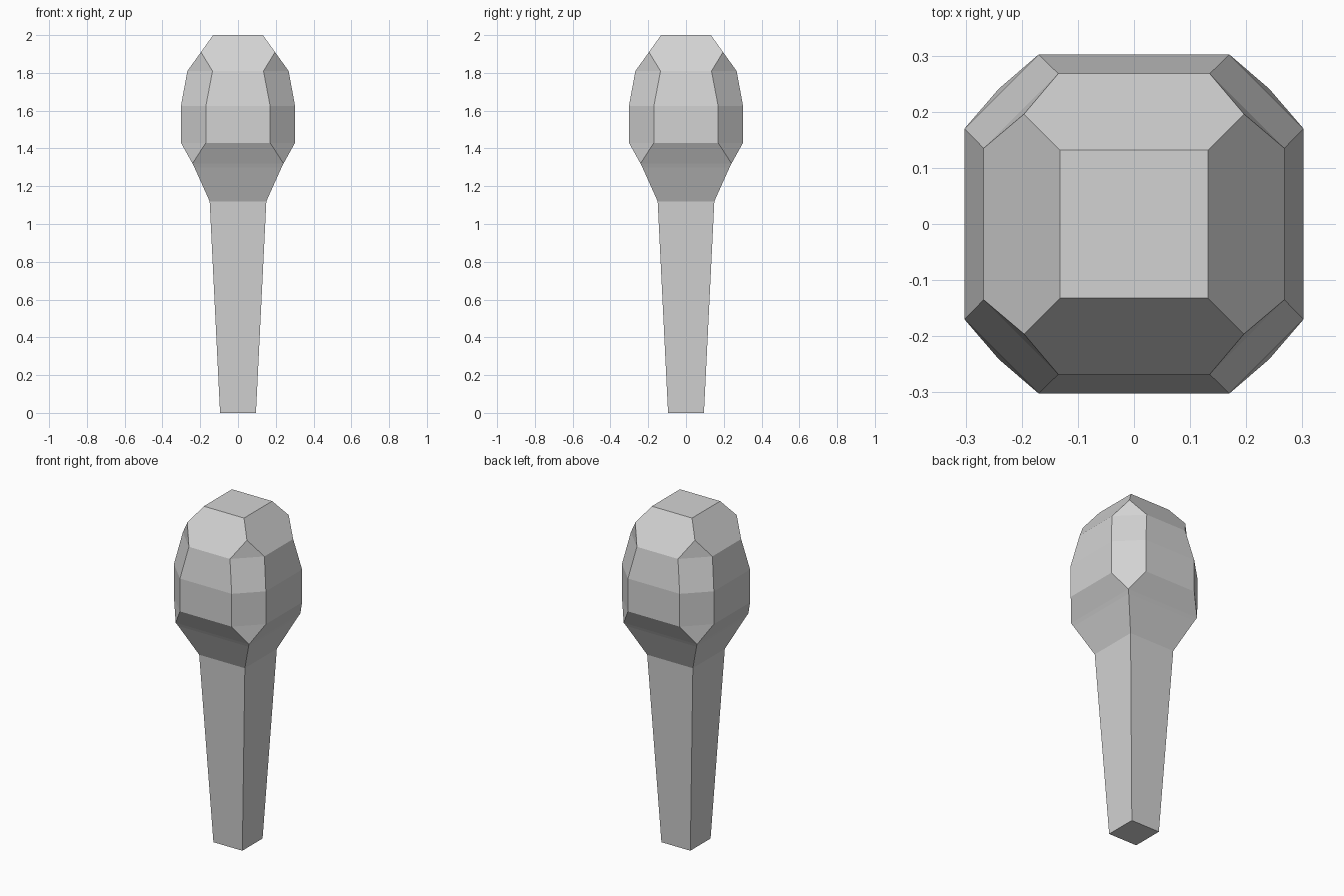
import bpy
import bmesh

cube = bpy.data.objects.get("Cube")
if cube:
    bpy.data.objects.remove(cube, do_unlink=True)

grey = bpy.data.materials.new("light_grey")
grey.use_nodes = True
colour = (0.65, 0.65, 0.65, 1)
grey.diffuse_color = colour
grey.node_tree.nodes["Principled BSDF"].inputs["Base Color"].default_value = colour


def ring(bm, z, half, flat):
    """Square ring with cut corners; flat is the half length of each straight side."""
    points = []
    x, y, u, v = half, -flat, half, flat
    for _ in range(4):
        points += [(x, y), (u, v)]
        x, y, u, v = -y, x, -v, u
    return [bm.verts.new((px, py, z)) for px, py in points]


def loft(name, levels, cap_bottom=False, cap_top=False):
    """Skin a stack of rings; corners with flat == half collapse to a point."""
    bm = bmesh.new()
    rings = [ring(bm, *level) for level in levels]
    for low, high in zip(rings, rings[1:]):
        for i in range(8):
            j = (i + 1) % 8
            bm.faces.new((low[i], low[j], high[j], high[i]))
    if cap_bottom:
        bm.faces.new(rings[0][::-1])
    if cap_top:
        bm.faces.new(rings[-1])
    bmesh.ops.remove_doubles(bm, verts=bm.verts, dist=0.0005)
    bmesh.ops.recalc_face_normals(bm, faces=bm.faces)
    mesh = bpy.data.meshes.new(name)
    bm.to_mesh(mesh)
    bm.free()
    mesh.materials.append(grey)
    obj = bpy.data.objects.new(name, mesh)
    bpy.context.collection.objects.link(obj)
    return obj


# Tapered square handle, open where it meets the head
loft("handle", [(0, 0.095, 0.095), (1.12, 0.15, 0.15)], cap_bottom=True)

# Faceted head: height, half width, half length of the straight side
loft("head", [
    (1.12, 0.15, 0.15),
    (1.30, 0.231, 0.231),
    (1.32, 0.241, 0.241),
    (1.43, 0.302, 0.17),
    (1.625, 0.302, 0.17),
    (1.81, 0.268, 0.135),
    (1.91, 0.196, 0.196),
    (2.0, 0.132, 0.132),
], cap_top=True)
